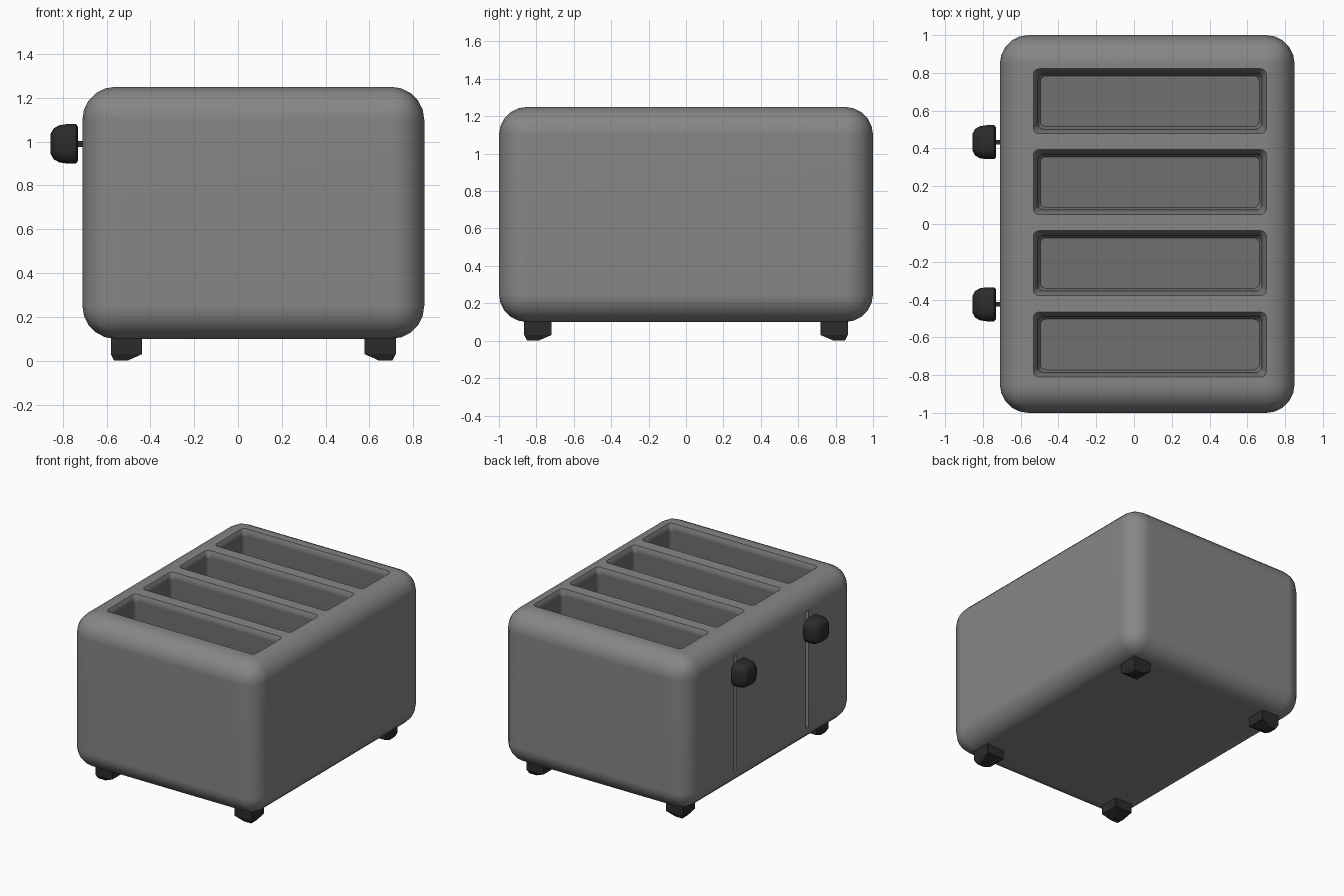
import bpy, bmesh, math
from mathutils import Vector

if "Cube" in bpy.data.objects:
    bpy.data.objects.remove(bpy.data.objects["Cube"])


def material(name, v):
    m = bpy.data.materials.new(name)
    m.diffuse_color = (v, v, v, 1)
    m.use_nodes = True
    m.node_tree.nodes["Principled BSDF"].inputs["Base Color"].default_value = m.diffuse_color
    return m


BODY = material("body grey", 0.24)
SLOT = material("slot dark grey", 0.16)
BLACK = material("black plastic", 0.024)
CX = 0.07  # body centre in x


def rounded_rect(hx, hy, r, seg=4):
    """Points of a rounded rectangle around the origin."""
    pts = []
    for k, (sx, sy) in enumerate([(1, 1), (-1, 1), (-1, -1), (1, -1)]):
        for i in range(seg + 1):
            a = math.pi / 2 * (k + i / seg)
            pts.append((sx * (hx - r) + r * math.cos(a), sy * (hy - r) + r * math.sin(a)))
    return pts


def loft(name, rings, mats, index=0):
    """Skin a stack of equal-length point rings and cap both ends."""
    bm = bmesh.new()
    vs = [[bm.verts.new(p) for p in ring] for ring in rings]
    n = len(vs[0])
    for a, b in zip(vs, vs[1:]):
        for i in range(n):
            bm.faces.new((a[i], a[(i + 1) % n], b[(i + 1) % n], b[i]))
    bm.faces.new(vs[0])
    bm.faces.new(vs[-1])
    bmesh.ops.recalc_face_normals(bm, faces=bm.faces[:])
    for f in bm.faces:
        f.material_index = index
    me = bpy.data.meshes.new(name)
    bm.to_mesh(me)
    bm.free()
    for m in mats:
        me.materials.append(m)
    ob = bpy.data.objects.new(name, me)
    bpy.context.collection.objects.link(ob)
    return ob


def box(name, lo, hi, mats):
    corners = [(lo[0], lo[1]), (hi[0], lo[1]), (hi[0], hi[1]), (lo[0], hi[1])]
    return loft(name, [[(x, y, z) for x, y in corners] for z in (lo[2], hi[2])], mats)


def activate(ob):
    bpy.ops.object.select_all(action='DESELECT')
    ob.select_set(True)
    bpy.context.view_layer.objects.active = ob


def smooth(ob, degrees):
    activate(ob)
    bpy.ops.object.shade_smooth_by_angle(angle=math.radians(degrees))


# Body: box with large rounded edges
body = box("body", (-0.71, -1, 0.1), (0.85, 1, 1.25), [BODY, SLOT])
bev = body.modifiers.new("round", 'BEVEL')
bev.width = 0.15
bev.segments = 5

# Bread slot cutters: chamfered rim above a deep well
cutters = []
for i, y in enumerate((0.65, 0.222, -0.207, -0.638)):
    levels = [(1.35, 0.617, 0.172, 0.03), (1.25, 0.617, 0.172, 0.03),
              (1.235, 0.603, 0.158, 0.03), (1.21, 0.592, 0.146, 0.03),
              (0.33, 0.592, 0.146, 0.03), (0.31, 0.58, 0.134, 0.03)]
    rings = [[(0.084 + px, y + py, z) for px, py in rounded_rect(hx, hy, r)]
             for z, hx, hy, r in levels]
    cutters.append(loft(f"slot_cutter_{i}", rings, [BODY, SLOT], 1))

# Lever groove cutters
LEVERS = (0.433, -0.425)
for i, y in enumerate(LEVERS):
    cutters.append(box(f"groove_cutter_{i}", (-0.8, y - 0.014, 0.23),
                       (-0.67, y + 0.014, 1.11), [BODY, SLOT]))

for c in cutters:
    c.hide_render = True
    mod = body.modifiers.new("cut", 'BOOLEAN')
    mod.operation = 'DIFFERENCE'
    mod.solver = 'EXACT'
    mod.object = c
activate(body)
for mod in list(body.modifiers):
    bpy.ops.object.modifier_apply(modifier=mod.name)
for c in cutters:
    bpy.data.objects.remove(c, do_unlink=True)
smooth(body, 30)
wn = body.modifiers.new("flat normals", 'WEIGHTED_NORMAL')
wn.keep_sharp = True

# Levers: thin stem and soft rounded knob
for i, y in enumerate(LEVERS):
    box(f"lever_stem_{i + 1}", (-0.75, y - 0.012, 0.975), (-0.66, y + 0.012, 1.003), [BLACK])
    profile = [(-0.73, 0.078), (-0.74, 0.09), (-0.78, 0.09), (-0.815, 0.085),
               (-0.842, 0.07), (-0.855, 0.045)]
    rings = [[(x, y + a, 0.99 + b) for a, b in rounded_rect(h, h, h * 0.65)]
             for x, h in profile]
    smooth(loft(f"lever_knob_{i + 1}", rings, [BLACK]), 40)

# Feet: blocks whose underside slopes up towards the middle
for sx, side in ((-1, "left"), (1, "right")):
    for sy, end in ((-1, "front"), (1, "back")):
        def ring(z, x0, x1, y0, y1):
            return [(CX + sx * x, sy * y, z)
                    for x, y in ((x0, y0), (x1, y0), (x1, y1), (x0, y1))]
        loft(f"{end}_{side}_foot",
             [ring(0.14, 0.508, 0.65, 0.72, 0.865), ring(0.03, 0.508, 0.65, 0.72, 0.865),
              ring(0.0, 0.575, 0.635, 0.79, 0.85)], [BLACK])
